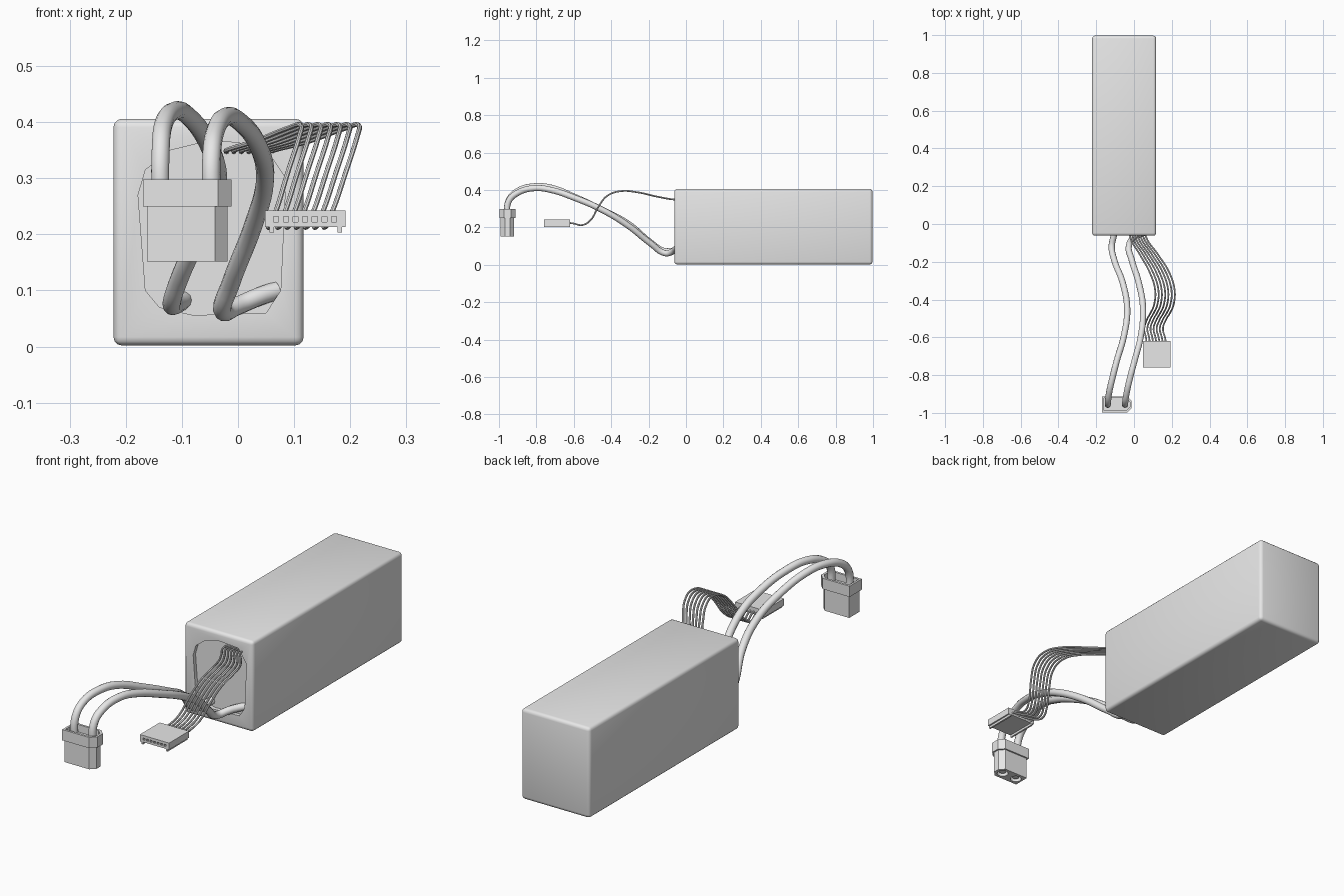
import bpy, bmesh
from mathutils import Vector

if "Cube" in bpy.data.objects:
    bpy.data.objects.remove(bpy.data.objects["Cube"])

grey = bpy.data.materials.new("plain grey")
grey.use_nodes = True
grey.diffuse_color = (0.8, 0.8, 0.8, 1)
grey.node_tree.nodes["Principled BSDF"].inputs["Base Color"].default_value = (0.8, 0.8, 0.8, 1)


def add_object(name, data):
    ob = bpy.data.objects.new(name, data)
    bpy.context.collection.objects.link(ob)
    data.materials.append(grey)
    return ob


def activate(ob):
    bpy.ops.object.select_all(action='DESELECT')
    ob.select_set(True)
    bpy.context.view_layer.objects.active = ob


def smooth(ob):
    activate(ob)
    bpy.ops.object.shade_smooth_by_angle(angle=0.7)


def extrude(name, outline, start, end):
    """Closed outline of 3D offsets swept from start to end."""
    bm = bmesh.new()
    face = bm.faces.new([bm.verts.new(Vector(p) + Vector(start)) for p in outline])
    out = bmesh.ops.extrude_face_region(bm, geom=[face])
    moved = [v for v in out["geom"] if isinstance(v, bmesh.types.BMVert)]
    bmesh.ops.translate(bm, verts=moved, vec=Vector(end) - Vector(start))
    bmesh.ops.recalc_face_normals(bm, faces=bm.faces)
    me = bpy.data.meshes.new(name)
    bm.to_mesh(me)
    bm.free()
    return add_object(name, me)


def box(name, lo, hi):
    base = [(lo[0], lo[1], 0), (hi[0], lo[1], 0), (hi[0], hi[1], 0), (lo[0], hi[1], 0)]
    return extrude(name, base, (0, 0, lo[2]), (0, 0, hi[2]))


def cylinder(name, x, y, radius, z0, z1):
    bm = bmesh.new()
    bmesh.ops.create_cone(bm, cap_ends=True, segments=20, radius1=radius, radius2=radius, depth=z1 - z0)
    bmesh.ops.translate(bm, verts=bm.verts, vec=(x, y, (z0 + z1) / 2))
    me = bpy.data.meshes.new(name)
    bm.to_mesh(me)
    bm.free()
    return add_object(name, me)


def bevel(ob, width, segments=3):
    activate(ob)
    mod = ob.modifiers.new("Bevel", 'BEVEL')
    mod.width, mod.segments = width, segments
    bpy.ops.object.modifier_apply(modifier=mod.name)


def cut(ob, cutters):
    for cutter in cutters:
        activate(ob)
        mod = ob.modifiers.new("Cut", 'BOOLEAN')
        mod.operation, mod.solver, mod.object = 'DIFFERENCE', 'EXACT', cutter
        bpy.ops.object.modifier_apply(modifier=mod.name)
        bpy.data.objects.remove(cutter)


def curve(name, points, radius=0, cyclic=False):
    cu = bpy.data.curves.new(name, 'CURVE')
    cu.dimensions = '3D'
    cu.resolution_u = 6
    cu.bevel_depth, cu.bevel_resolution = radius, 4 if radius > 0.01 else 2
    cu.use_fill_caps = True
    sp = cu.splines.new('BEZIER')
    sp.bezier_points.add(len(points) - 1)
    for bp, p in zip(sp.bezier_points, points):
        bp.co = p
        bp.handle_left_type = bp.handle_right_type = 'AUTO'
    sp.use_cyclic_u = cyclic
    ob = add_object(name, cu)
    activate(ob)
    bpy.ops.object.convert(target='MESH')
    return bpy.context.view_layer.objects.active


# Battery pack with a shallow opening in its wrapping
pack = box("battery_pack", (-0.222, -0.062, 0.002), (0.117, 0.997, 0.406))
bevel(pack, 0.015)
opening = [(-0.165, 0.10), (-0.178, 0.27), (-0.165, 0.315), (-0.12, 0.35), (-0.05, 0.367),
           (0.045, 0.36), (0.085, 0.30), (0.076, 0.10), (0.05, 0.06), (-0.08, 0.056), (-0.14, 0.07)]
cut(pack, [extrude("opening_cutter", [(x, 0, z) for x, z in opening], (0, -0.1, 0), (0, -0.045, 0))])
smooth(pack)

# Two thick power cables
cable_a = [(-0.095, -0.03, 0.085), (-0.11, -0.075, 0.075), (-0.118, -0.12, 0.075), (-0.105, -0.19, 0.12),
           (-0.06, -0.31, 0.22), (-0.036, -0.45, 0.295), (-0.055, -0.6, 0.365), (-0.09, -0.72, 0.412),
           (-0.113, -0.81, 0.42), (-0.133, -0.9, 0.395), (-0.138, -0.948, 0.345), (-0.138, -0.957, 0.25)]
cable_b = [(0.07, -0.04, 0.1), (0.04, -0.052, 0.09), (0.0, -0.07, 0.073), (-0.026, -0.11, 0.062),
           (-0.012, -0.19, 0.115), (0.025, -0.31, 0.21), (0.048, -0.45, 0.295), (0.035, -0.6, 0.36),
           (0.004, -0.72, 0.4), (-0.02, -0.81, 0.41), (-0.04, -0.9, 0.385), (-0.047, -0.948, 0.34),
           (-0.047, -0.957, 0.25)]
for name, path in (("power_cable_right", cable_a), ("power_cable_left", cable_b)):
    smooth(curve(name, path, 0.0165))

# Ribbon of thin balance wires: first x, spacing, y, z at each station
stations = [(-0.02, 0.013, -0.035, 0.347), (-0.02, 0.014, -0.07, 0.35), (0.03, 0.016, -0.16, 0.366),
            (0.085, 0.0172, -0.26, 0.388), (0.112, 0.0172, -0.35, 0.394), (0.108, 0.0172, -0.42, 0.37),
            (0.088, 0.0172, -0.47, 0.308), (0.067, 0.0168, -0.51, 0.24), (0.054, 0.0165, -0.555, 0.213),
            (0.063, 0.0168, -0.6, 0.221), (0.068, 0.0172, -0.64, 0.227)]
for i in range(7):
    smooth(curve(f"balance_wire_{i + 1}", [(x + i * dx, y, z) for x, dx, y, z in stations], 0.0045))

# Flat balance plug with a row of square holes and two keys
plug = box("balance_plug", (0.048, -0.76, 0.213), (0.192, -0.62, 0.243))
holes = []
for i in range(7):
    x = 0.068 + i * 0.0172
    holes.append(box("hole_cutter", (x - 0.0045, -0.78, 0.2225), (x + 0.0045, -0.72, 0.2315)))
cut(plug, holes)
for side, x in (("right", 0.06), ("left", 0.181)):
    box("plug_key_" + side, (x - 0.004, -0.76, 0.203), (x + 0.004, -0.62, 0.214))


def plug_outline(x0, x1, y0, y1, c):
    """Rectangle with two chamfered corners on its left end."""
    return [(x0, y0, 0), (x1 - c, y0, 0), (x1, y0 + c, 0), (x1, y1 - c, 0), (x1 - c, y1, 0), (x0, y1, 0)]


# Power connector: collar recessed for the cables, body with round sockets
collar = extrude("connector_collar", plug_outline(-0.169, -0.012, -0.998, -0.912, 0.024),
                 (0, 0, 0.25), (0, 0, 0.298))
cut(collar, [extrude("collar_cutter", plug_outline(-0.16, -0.022, -0.988, -0.922, 0.02),
                     (0, 0, 0.265), (0, 0, 0.32))])
body = extrude("connector_body", plug_outline(-0.162, -0.019, -0.991, -0.919, 0.022),
               (0, 0, 0.152), (0, 0, 0.252))
sockets = ((-0.13, "right"), (-0.055, "left"))
cut(body, [cylinder("socket_cutter", x, -0.955, 0.024, 0.1, 0.2) for x, _ in sockets])
smooth(body)
for x, side in sockets:
    pin = cylinder("contact_pin_" + side, x, -0.955, 0.015, 0.16, 0.21)
    smooth(pin)
